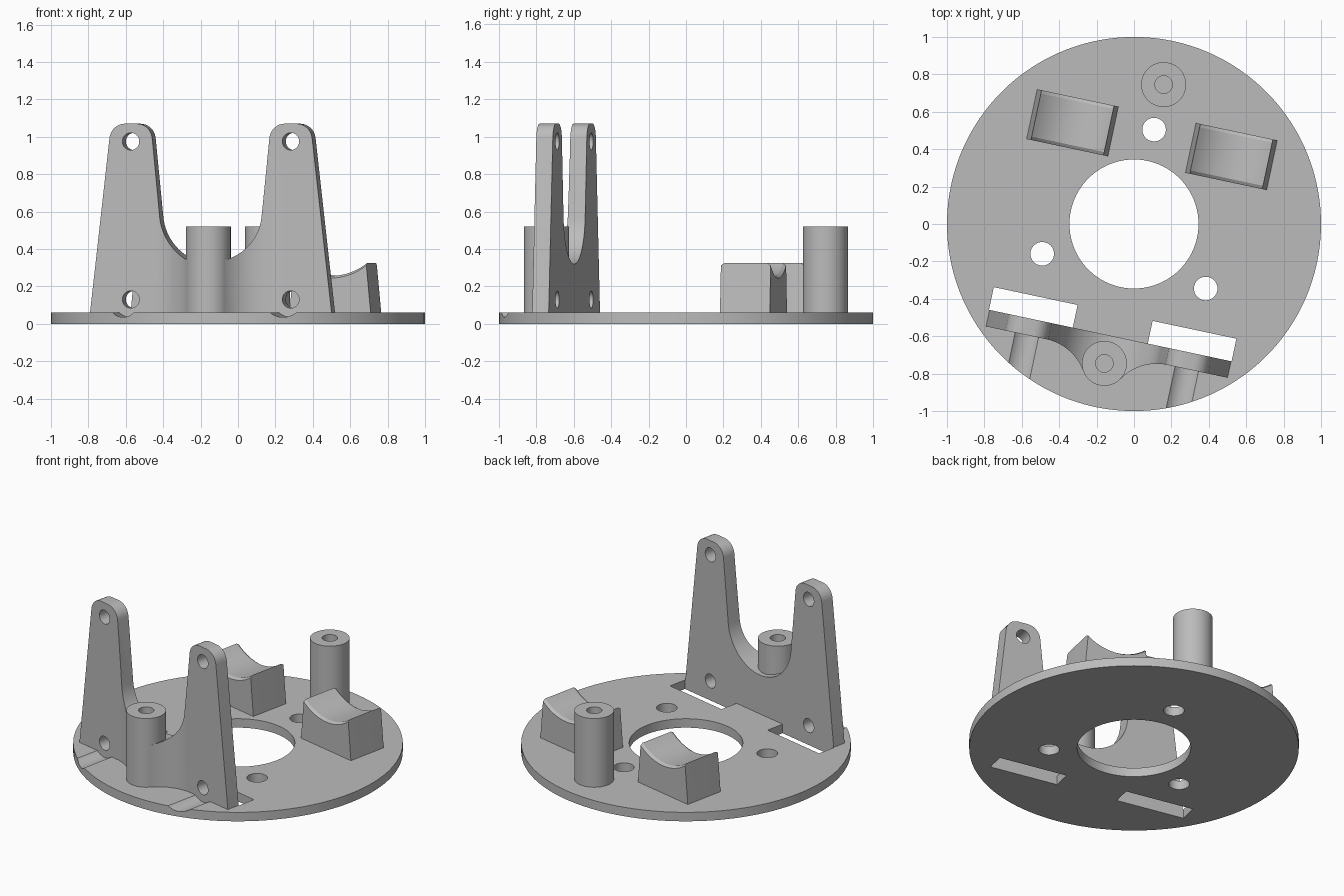
import bpy, bmesh, math

if "Cube" in bpy.data.objects:
    bpy.data.objects.remove(bpy.data.objects["Cube"])

TILT = math.radians(-12)      # whole layout is turned about the disc axis
T = 0.06                      # plate thickness

grey = bpy.data.materials.new("plain grey")
grey.diffuse_color = (0.5, 0.5, 0.5, 1)
grey.use_nodes = True
grey.node_tree.nodes["Principled BSDF"].inputs["Base Color"].default_value = grey.diffuse_color


def arc(cx, cy, r, a0, a1, n):
    return [(cx + r * math.cos(math.radians(a0 + (a1 - a0) * i / n)),
             cy + r * math.sin(math.radians(a0 + (a1 - a0) * i / n))) for i in range(n + 1)]


def mirrored(half):
    return half + [(-x, y) for x, y in reversed(half)]


def loft(name, sections):
    """Closed solid through equal-length point rings."""
    bm = bmesh.new()
    rings = [[bm.verts.new(p) for p in s] for s in sections]
    for a, b in zip(rings, rings[1:]):
        for i in range(len(a)):
            j = (i + 1) % len(a)
            bm.faces.new((a[i], a[j], b[j], b[i]))
    bm.faces.new(rings[0])
    bm.faces.new(rings[-1])
    bmesh.ops.recalc_face_normals(bm, faces=bm.faces)
    me = bpy.data.meshes.new(name)
    bm.to_mesh(me)
    bm.free()
    me.materials.append(grey)
    ob = bpy.data.objects.new(name, me)
    bpy.context.collection.objects.link(ob)
    return ob


def upright(name, pts, z0, z1):
    return loft(name, [[(x, y, z) for x, y in pts] for z in (z0, z1)])


def through(name, pts, y0, y1):
    return loft(name, [[(x, y, z) for x, z in pts] for y in (y0, y1)])


def circle(cx, cy, r, n=48):
    return arc(cx, cy, r, 0, 360, n)[:-1]


def combine(ob, tool, op):
    mod = ob.modifiers.new("cut", 'BOOLEAN')
    mod.operation, mod.solver, mod.object = op, 'EXACT', tool
    bpy.context.view_layer.objects.active = ob
    bpy.ops.object.modifier_apply(modifier=mod.name)
    bpy.data.objects.remove(tool)


def finish(ob):
    ob.rotation_euler.z = TILT
    bpy.ops.object.select_all(action='DESELECT')
    ob.select_set(True)
    bpy.context.view_layer.objects.active = ob
    bpy.ops.object.shade_smooth_by_angle(angle=math.radians(25))


# base plate with centre bore, three mounting holes, two slots, two screw grooves
plate = upright("base_plate", circle(0, 0, 1, 128), 0, T)
combine(plate, upright("bore", circle(0, 0, 0.345, 96), -0.1, 0.2), 'DIFFERENCE')
for a in (90, 210, 330):
    x, y = 0.516 * math.cos(math.radians(a)), 0.516 * math.sin(math.radians(a))
    combine(plate, upright("hole", circle(x, y, 0.063), -0.1, 0.2), 'DIFFERENCE')
for s in (-1, 1):
    slot = [(s * 0.205, -0.61), (s * 0.663, -0.61), (s * 0.663, -0.486), (s * 0.205, -0.486)]
    combine(plate, upright("slot", slot, -0.1, 0.2), 'DIFFERENCE')
    combine(plate, through("groove", circle(s * 0.437, 0.13, 0.095), -1.2, -0.70), 'DIFFERENCE')
finish(plate)

# two-armed bracket: front profile crossed with a footprint that blends into the post
profile = mirrored(arc(0, 0.6, 0.28, -86, -7, 20)
                   + arc(0.405, 0.985, 0.085, 174, 90, 8)
                   + arc(0.469, 0.985, 0.085, 90, 6, 8) + [(0.66, T)])
footprint = mirrored([(0.7, -0.61), (0.7, -0.70)] + arc(0.33, -0.97, 0.27, 90, 148, 14))
bracket = through("bracket_with_front_post", profile, -1.0, -0.5)
combine(bracket, upright("footprint", footprint, 0, 1.2), 'INTERSECT')
combine(bracket, upright("post", circle(0, -0.762, 0.12, 64), T, 0.52), 'UNION')
combine(bracket, upright("bore", circle(0, -0.762, 0.047), T + 0.005, 0.7), 'DIFFERENCE')
for s in (-1, 1):
    for z in (0.13, 0.975):
        combine(bracket, through("hole", circle(s * 0.437, z, 0.046), -1.1, -0.4), 'DIFFERENCE')
finish(bracket)

# rear post
post = upright("rear_post", circle(0, 0.762, 0.12, 64), T, 0.52)
combine(post, upright("bore", circle(0, 0.762, 0.047), T + 0.005, 0.7), 'DIFFERENCE')
finish(post)

# pair of saddle blocks: tapered sides, curved seat with eased ends
for s, side in ((-1, "left"), (1, "right")):
    def section(y, drop):
        seat = arc(0, 0.578, 0.322, -90 - 38, -90 + 38, 20)
        pts = [(-0.222, T)] + [(x, z - drop) for x, z in seat] + [(0.222, T)]
        return [(s * 0.434 + x, y, z) for x, z in pts]
    finish(loft(side + "_saddle_block", [section(0.325, 0.012), section(0.343, 0),
                                         section(0.579, 0), section(0.597, 0.012)]))
